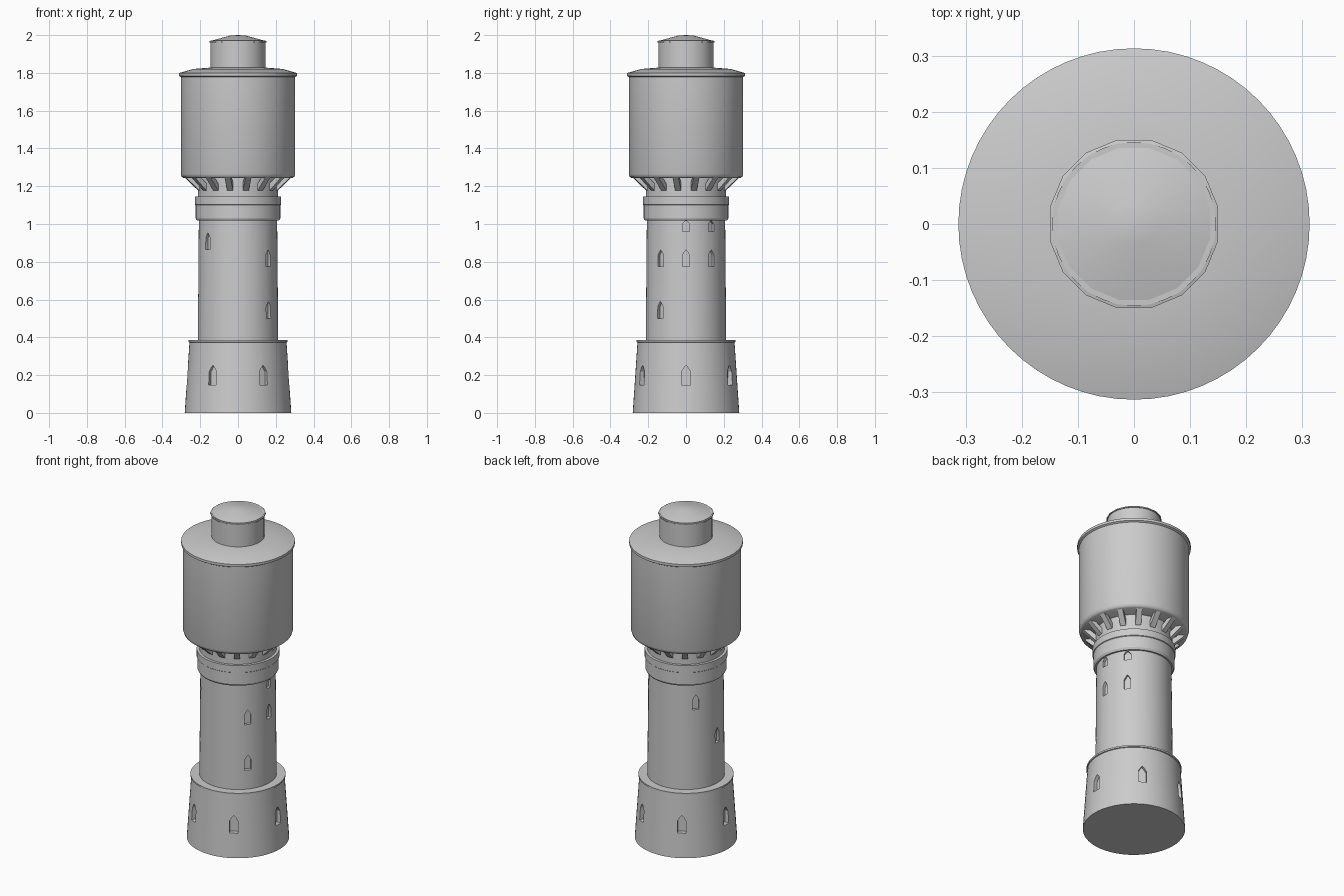
import bpy, bmesh, math
from mathutils import Matrix, Vector

if "Cube" in bpy.data.objects:
    bpy.data.objects.remove(bpy.data.objects["Cube"])

stone = bpy.data.materials.new("plain grey")
stone.diffuse_color = (0.6, 0.6, 0.6, 1)
stone.use_nodes = True
stone.node_tree.nodes["Principled BSDF"].inputs["Base Color"].default_value = stone.diffuse_color


def make_object(name, bm):
    bmesh.ops.recalc_face_normals(bm, faces=bm.faces)
    me = bpy.data.meshes.new(name)
    bm.to_mesh(me)
    bm.free()
    me.materials.append(stone)
    ob = bpy.data.objects.new(name, me)
    bpy.context.collection.objects.link(ob)
    return ob


def activate(ob):
    bpy.ops.object.select_all(action='DESELECT')
    ob.select_set(True)
    bpy.context.view_layer.objects.active = ob


def smooth(ob, angle=30):
    activate(ob)
    bpy.ops.object.shade_smooth_by_angle(angle=math.radians(angle))


def lathe(name, profile, sides=64, turn=0.0):
    """Closed solid of revolution from (radius, height) points, bottom to top."""
    bm = bmesh.new()
    rings = []
    for r, z in profile:
        if r == 0:
            rings.append([bm.verts.new((0, 0, z))] * sides)
        else:
            angs = [turn + 2 * math.pi * i / sides for i in range(sides)]
            rings.append([bm.verts.new((r * math.cos(a), r * math.sin(a), z)) for a in angs])
    for lo, hi in zip(rings, rings[1:]):
        for i in range(sides):
            j = (i + 1) % sides
            quad = [lo[i], lo[j], hi[j], hi[i]]
            bm.faces.new(list(dict.fromkeys(quad)))
    for ring in (rings[0], rings[-1]):
        if ring[0] is not ring[1]:
            bm.faces.new(ring)
    return make_object(name, bm)


def cut_windows(body, windows, width, inner):
    """Recess pointed windows, each given as (angle, bottom, height)."""
    bm = bmesh.new()
    w = width / 2
    for deg, z, h in windows:
        outline = [(-w, z), (w, z), (w, z + 0.68 * h), (0.4 * w, z + 0.9 * h),
                   (0, z + h), (-0.4 * w, z + 0.9 * h), (-w, z + 0.68 * h)]
        rot = Matrix.Rotation(math.radians(deg), 3, 'Z')
        a, b = [[bm.verts.new(rot @ Vector((x, y, zz))) for y, zz in outline]
                for x in (inner, 0.4)]
        bm.faces.new(a)
        bm.faces.new(b)
        n = len(a)
        for i in range(n):
            bm.faces.new((a[i], a[(i + 1) % n], b[(i + 1) % n], b[i]))
    cutter = make_object("window_cutter", bm)
    cutter.hide_render = True
    mod = body.modifiers.new("windows", 'BOOLEAN')
    mod.operation = 'DIFFERENCE'
    mod.solver = 'EXACT'
    mod.object = cutter
    activate(body)
    bpy.ops.object.modifier_apply(modifier=mod.name)
    bpy.data.objects.remove(cutter)


# Tapered base with a thin lip and six windows
base = lathe("base", [(0.282, 0), (0.257, 0.373), (0.262, 0.375), (0.262, 0.385)])
cut_windows(base, [(a, 0.147, 0.105) for a in range(0, 360, 60)], 0.046, 0.245)
smooth(base)

# Shaft with scattered stair windows
shaft = lathe("shaft", [(0.213, 0.37), (0.207, 1.06)])
cut_windows(shaft, [(-40, 0.5, 0.09), (-40, 0.775, 0.088), (0, 0.775, 0.088),
                    (40, 0.775, 0.088), (0, 0.96, 0.058), (40, 0.96, 0.058),
                    (140, 0.865, 0.088), (-140, 0.865, 0.088), (180, 0.63, 0.088)],
            0.037, 0.192)
smooth(shaft)

# Stepped band and neck
smooth(lathe("band", [(0.2, 1.018), (0.217, 1.018), (0.224, 1.03), (0.224, 1.1),
                      (0.228, 1.103), (0.228, 1.145)]))
smooth(lathe("neck", [(0.212, 1.14), (0.212, 1.25)]))

# Water tank with a bevelled foot
smooth(lathe("tank", [(0.288, 1.243), (0.298, 1.25), (0.303, 1.265), (0.303, 1.79)]), 50)

# Shallow tank roof with a thin eave
smooth(lathe("tank_roof", [(0.303, 1.778), (0.313, 1.784), (0.313, 1.799),
                           (0.235, 1.821), (0.12, 1.83)]))

# Lantern and its sixteen-sided cap
smooth(lathe("lantern", [(0.146, 1.81), (0.146, 1.972)], 32))
smooth(lathe("lantern_cap", [(0.153, 1.962), (0.153, 1.968), (0.04, 1.998), (0, 2.0)],
             16, math.pi / 16), 35)

# Sixteen slanted struts carrying the tank
bm = bmesh.new()
side = [(0.2, 1.172), (0.215, 1.18), (0.285, 1.246), (0.248, 1.246), (0.2, 1.205)]
for k in range(16):
    rot = Matrix.Rotation(math.pi / 16 + k * math.pi / 8, 3, 'Z')
    a, b = [[bm.verts.new(rot @ Vector((r, y, z))) for r, z in side] for y in (-0.016, 0.016)]
    bm.faces.new(a)
    bm.faces.new(b)
    for i in range(5):
        j = (i + 1) % 5
        bm.faces.new((a[i], a[j], b[j], b[i]))
make_object("struts", bm)
